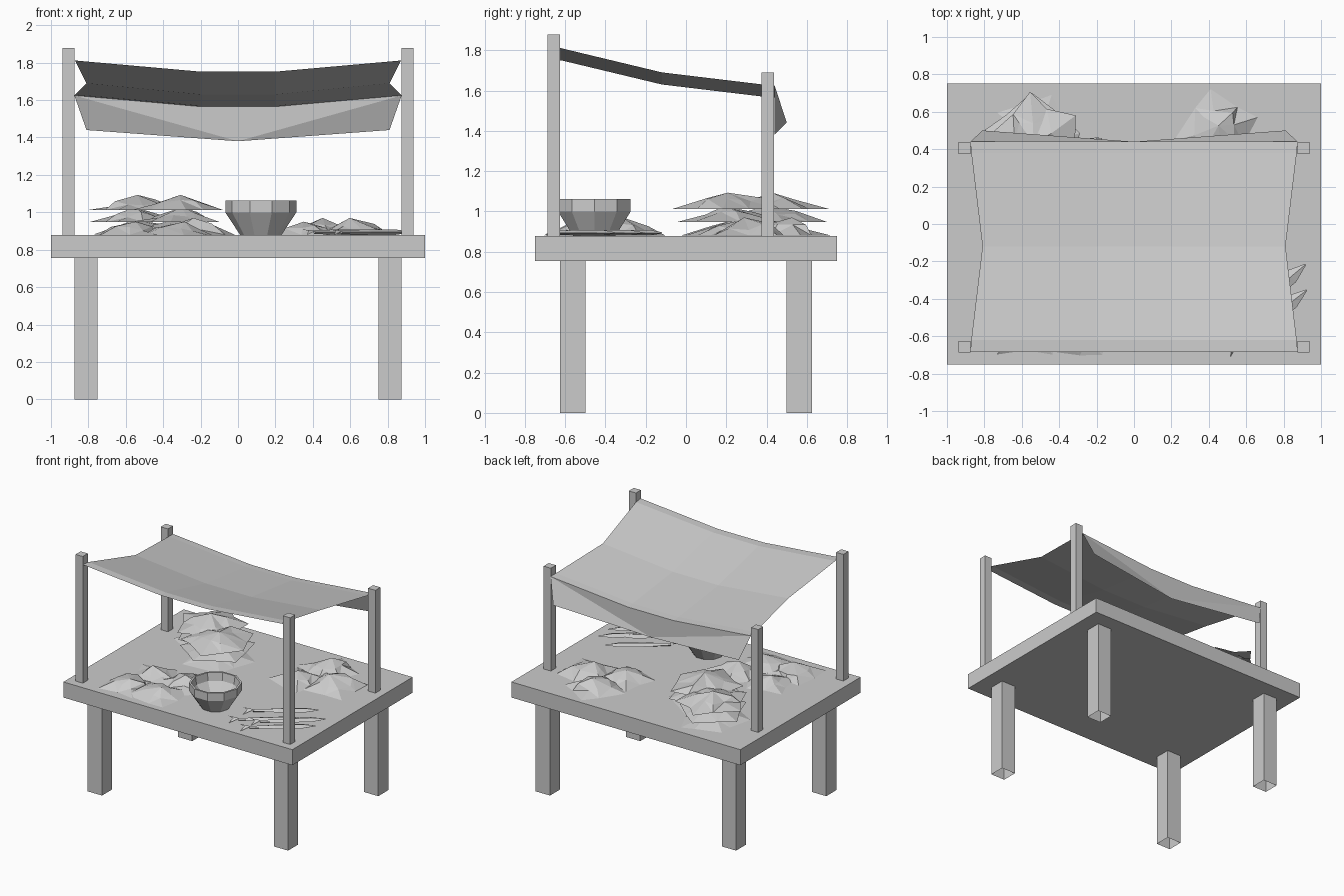
import bpy, bmesh, math, random
from mathutils import Matrix

cube = bpy.data.objects.get("Cube")
if cube:
    bpy.data.objects.remove(cube, do_unlink=True)

grey = bpy.data.materials.new("plain_grey")
grey.use_nodes = True
COLOUR = (0.6, 0.6, 0.6, 1)
grey.diffuse_color = COLOUR
grey.node_tree.nodes["Principled BSDF"].inputs["Base Color"].default_value = COLOUR

TOP = 0.878  # height of the table surface


def finish(name, bm, fix=True):
    if fix:
        bmesh.ops.recalc_face_normals(bm, faces=bm.faces)
    mesh = bpy.data.meshes.new(name)
    bm.to_mesh(mesh)
    bm.free()
    mesh.materials.append(grey)
    obj = bpy.data.objects.new(name, mesh)
    bpy.context.collection.objects.link(obj)


def box(name, x, y, sx, sy, z0, z1, open_bottom=False):
    bm = bmesh.new()
    bmesh.ops.create_cube(bm, size=1)
    if open_bottom:
        low = [f for f in bm.faces if f.calc_center_median().z < -0.4]
        bmesh.ops.delete(bm, geom=low, context='FACES_ONLY')
    bmesh.ops.scale(bm, vec=(sx, sy, z1 - z0), verts=bm.verts)
    bmesh.ops.translate(bm, vec=(x, y, (z0 + z1) / 2), verts=bm.verts)
    finish(name, bm, not open_bottom)


def bridge(bm, a, b):
    # Quads between two closed rings of equal length
    n = len(a)
    for i in range(n):
        j = (i + 1) % n
        bm.faces.new((a[i], a[j], b[j], b[i]))


# Table, legs and canopy posts
box("table_top", 0, 0, 2, 1.5, 0.755, TOP)
for side, s in (("left", 1), ("right", -1)):
    for end, e in (("front", -1), ("back", 1)):
        box(f"{end}_{side}_leg", s * 0.8125, e * 0.5625, 0.125, 0.125, 0, 0.755, True)
    box(f"front_{side}_post", s * 0.906, -0.656, 0.0625, 0.0625, TOP, 1.878)
    box(f"back_{side}_post", s * 0.906, 0.406, 0.0625, 0.0625, TOP, 1.69)

# Sagging cloth canopy: rows of (half width, y, edge height)
bm = bmesh.new()
rows = []
for w, y, z in ((0.875, -0.685, 1.812), (0.87, -0.62, 1.81), (0.81, -0.12, 1.69),
                (0.87, 0.38, 1.63), (0.875, 0.44, 1.625)):
    rows.append([bm.verts.new((x, y, z - d))
                 for x, d in ((-w, 0), (-0.2, 0.06), (0.2, 0.06), (w, 0))])
for a, b in zip(rows, rows[1:]):
    for i in range(3):
        bm.faces.new((a[i], a[i + 1], b[i + 1], b[i]))
# Hanging back flap
right, mid_r, mid_l, left = rows[-1]
tip = bm.verts.new((0, 0.44, 1.38))
corner_r = bm.verts.new((-0.81, 0.5, 1.44))
corner_l = bm.verts.new((0.81, 0.5, 1.44))
for tri in ((right, tip, corner_r), (right, mid_r, tip), (mid_r, mid_l, tip),
            (mid_l, left, tip), (left, corner_l, tip)):
    bm.faces.new(tri)
finish("canopy", bm)

# Ten-sided bowl: outside, thin rim, inside
bm = bmesh.new()
rings = []
for r, z in ((0.11, TOP), (0.19, 1.0), (0.19, 1.062), (0.175, 1.062), (0.165, 1.0), (0.09, 0.91)):
    rings.append([bm.verts.new((0.122 + r * math.cos(i * math.tau / 10),
                                -0.455 + r * math.sin(i * math.tau / 10), z)) for i in range(10)])
for a, b in zip(rings, rings[1:]):
    bridge(bm, a, b)
bm.faces.new(rings[0])
bm.faces.new(rings[-1])
finish("bowl", bm)


def mound(name, x, y, z, rx, ry, h, seed, sides, notch):
    # Crumpled faceted heap whose outline alternates between points and notches
    rng = random.Random(seed)
    turn = rng.uniform(0, math.tau)
    bm = bmesh.new()
    outer, inner = [], []
    for i in range(sides):
        a = turn + (i + rng.uniform(-0.25, 0.25)) * math.tau / sides
        k = rng.uniform(0.92, 1.04) - notch * (i % 2)
        m = rng.uniform(0.38, 0.55)
        c, s = math.cos(a), math.sin(a)
        outer.append(bm.verts.new((x + rx * k * c, y + ry * k * s, z)))
        inner.append(bm.verts.new((x + rx * m * c, y + ry * m * s, z + h * rng.uniform(0.3, 0.7))))
    peak = bm.verts.new((x + rx * rng.uniform(-0.15, 0.15), y + ry * rng.uniform(-0.15, 0.15), z + h))
    bridge(bm, outer, inner)
    for i in range(sides):
        bm.faces.new((inner[i], inner[(i + 1) % sides], peak))
    bmesh.ops.triangulate(bm, faces=bm.faces)
    finish(name, bm)


# Two stacks of draped hides, three layers each
for n, (x, y) in enumerate(((-0.33, 0.22), (-0.53, 0.42))):
    for layer in range(3):
        mound(f"hide_stack_{n + 1}_layer_{layer + 1}", x, y, TOP + 0.003 + 0.066 * layer,
              0.27, 0.29, 0.08, 10 * n + layer, 10, 0.22)

# Loose heaps of goods
heaps = ((-0.58, -0.53, 0.23, 0.22, 0.07), (-0.32, -0.54, 0.25, 0.22, 0.07),
         (-0.24, -0.29, 0.25, 0.2, 0.09), (-0.52, -0.29, 0.22, 0.2, 0.07),
         (0.44, 0.5, 0.25, 0.24, 0.09), (0.63, 0.3, 0.25, 0.25, 0.09), (0.36, 0.24, 0.23, 0.22, 0.07))
for n, (x, y, rx, ry, h) in enumerate(heaps):
    mound(f"goods_heap_{n + 1}", x, y, TOP + 0.002, rx, ry, h, 41 + n, 8, 0.28)


def fish(name, x, y, angle):
    # Slim flat body with an upright forked tail
    bm = bmesh.new()
    rings = []
    for px, w, h in ((-0.2, 0.01, 0.01), (-0.02, 0.035, 0.014), (0.17, 0.04, 0.014), (0.27, 0.004, 0.003)):
        rings.append([bm.verts.new(p) for p in ((px, w, 0), (px, 0, h), (px, -w, 0), (px, 0, -h))])
    for a, b in zip(rings, rings[1:]):
        bridge(bm, a, b)
    bm.faces.new(rings[0])
    bm.faces.new(rings[-1])
    for s in (1, -1):
        pts = ((-0.19, 0, 0.008), (-0.27, s * 0.03, 0.015 * s), (-0.24, 0, 0.008))
        bm.faces.new([bm.verts.new(p) for p in pts])
    place = Matrix.Translation((x, y, TOP + 0.016)) @ Matrix.Rotation(math.radians(angle), 4, 'Z')
    bmesh.ops.transform(bm, matrix=place, verts=bm.verts)
    finish(name, bm)


# Fish laid out beside the bowl
for n, (x, y, angle) in enumerate(((0.57, -0.28, 36), (0.71, -0.39, 40), (0.71, -0.52, 38), (0.57, -0.46, 36))):
    fish(f"fish_{n + 1}", x, y, angle)
